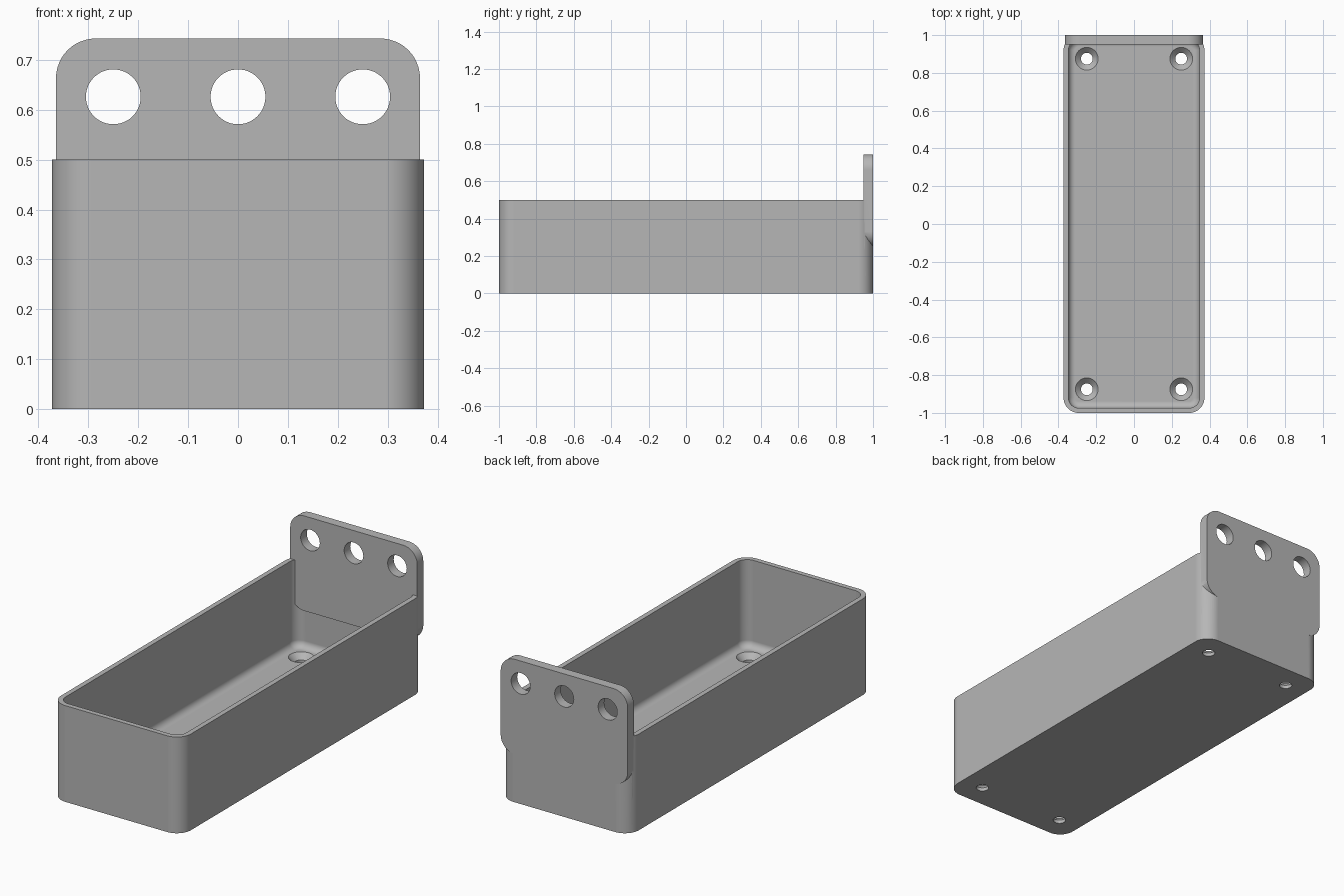
import bpy
import bmesh
from math import sin, cos, pi, radians
from mathutils import Matrix, Vector

if "Cube" in bpy.data.objects:
    bpy.data.objects.remove(bpy.data.objects["Cube"])

# Overall sizes
HALF_W, HALF_L, HEIGHT = 0.373, 1.0, 0.5
WALL, FLOOR, CORNER, FILLET = 0.026, 0.047, 0.08, 0.035
PLATE_W, PLATE_T, PLATE_LOW, PLATE_TOP = 0.365, 0.05, 0.25, 0.743
STEPS = 12

grey = bpy.data.materials.new("plain grey")
grey.use_nodes = True
colour = (0.47, 0.47, 0.47, 1)
grey.diffuse_color = colour
grey.node_tree.nodes["Principled BSDF"].inputs["Base Color"].default_value = colour


def finish(name, bm, matrix=Matrix()):
    bm.transform(matrix)
    bmesh.ops.recalc_face_normals(bm, faces=bm.faces[:])
    mesh = bpy.data.meshes.new(name)
    bm.to_mesh(mesh)
    bm.free()
    mesh.materials.append(grey)
    obj = bpy.data.objects.new(name, mesh)
    bpy.context.collection.objects.link(obj)
    return obj


def rounded_loft(name, hx, hy, radius, levels, matrix=Matrix()):
    """Solid through rounded rectangles, one for each (inset, z) level."""
    bm = bmesh.new()
    rings = []
    for inset, z in levels:
        ring = []
        for quarter, (sx, sy) in enumerate(((1, 1), (-1, 1), (-1, -1), (1, -1))):
            for i in range(STEPS + 1):
                a = (quarter + i / STEPS) * pi / 2
                r = radius - inset
                ring.append(bm.verts.new((sx * (hx - radius) + r * cos(a),
                                          sy * (hy - radius) + r * sin(a), z)))
        rings.append(ring)
    for low, high in zip(rings, rings[1:]):
        for i in range(len(low)):
            j = (i + 1) % len(low)
            bm.faces.new((low[i], low[j], high[j], high[i]))
    bm.faces.new(rings[0])
    bm.faces.new(rings[-1])
    return finish(name, bm, matrix)


def cone(name, r1, r2, depth, matrix):
    bm = bmesh.new()
    bmesh.ops.create_cone(bm, cap_ends=True, segments=48, radius1=r1,
                          radius2=r2, depth=depth)
    return finish(name, bm, matrix)


def combine(target, tool, operation):
    mod = target.modifiers.new(operation.lower(), "BOOLEAN")
    mod.object, mod.operation, mod.solver = tool, operation, "EXACT"
    bpy.context.view_layer.objects.active = target
    bpy.ops.object.modifier_apply(modifier=mod.name)
    bpy.data.objects.remove(tool)


# Open tray with rounded corners and a filleted floor
tray = rounded_loft("wall_tray", HALF_W, HALF_L, CORNER, [(0, 0), (0, HEIGHT)])
levels = []
for i in range(9):
    a = i / 8 * pi / 2
    levels.append((FILLET * (1 - sin(a)), FLOOR + FILLET * (1 - cos(a))))
levels.append((0, HEIGHT + 0.1))
cavity = rounded_loft("cavity_cutter", HALF_W - WALL, HALF_L - WALL,
                      CORNER - WALL, levels)
combine(tray, cavity, "DIFFERENCE")

# Upright hanging plate, flush with the back
upright = Matrix.Translation((0, HALF_L, (PLATE_LOW + PLATE_TOP) / 2)) @ \
    Matrix.Rotation(pi / 2, 4, "X")
plate = rounded_loft("hanging_plate", PLATE_W, (PLATE_TOP - PLATE_LOW) / 2, CORNER,
                     [(0, 0), (0, PLATE_T)], upright)
combine(tray, plate, "UNION")

# Three round hanging holes
for x in (-0.25, 0, 0.25):
    place = Matrix.Translation((x, HALF_L, 0.626)) @ Matrix.Rotation(pi / 2, 4, "X")
    combine(tray, cone("hole_cutter", 0.055, 0.055, 0.3, place), "DIFFERENCE")

# Four countersunk screw holes in the floor
for x in (-0.25, 0.25):
    for y in (-0.875, 0.875):
        shaft = Matrix.Translation((x, y, 0))
        combine(tray, cone("shaft_cutter", 0.031, 0.031, 0.2, shaft), "DIFFERENCE")
        sink = Matrix.Translation((x, y, FLOOR - 0.01))
        combine(tray, cone("sink_cutter", 0.03, 0.07, 0.04, sink), "DIFFERENCE")

# Smooth rounded corners, crisp edges
bpy.ops.object.select_all(action="DESELECT")
tray.select_set(True)
bpy.context.view_layer.objects.active = tray
bpy.ops.object.shade_smooth_by_angle(angle=radians(30))
normals = tray.modifiers.new("even_normals", "WEIGHTED_NORMAL")
normals.keep_sharp = True
